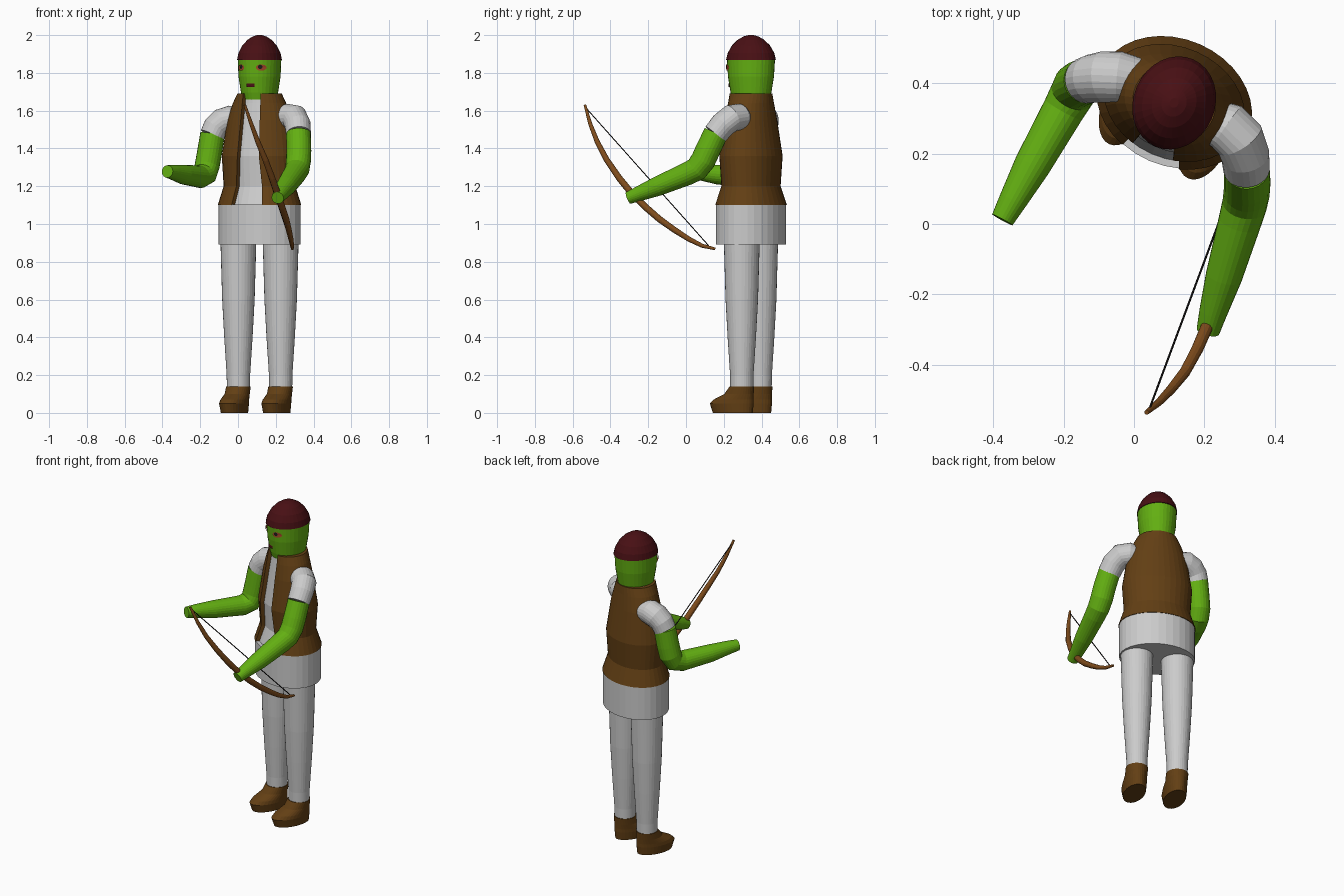
import bpy, bmesh, math
from mathutils import Vector, Matrix

if "Cube" in bpy.data.objects:
    bpy.data.objects.remove(bpy.data.objects["Cube"])

# The body is built facing -y, then turned and moved into place
BODY = Matrix.Translation((0.114, 0.344, 0)) @ Matrix.Rotation(math.radians(-23.5), 4, 'Z')
SIDES = 32


def material(name, r, g, b):
    m = bpy.data.materials.new(name)
    m.diffuse_color = (r, g, b, 1)
    m.use_nodes = True
    m.node_tree.nodes["Principled BSDF"].inputs["Base Color"].default_value = m.diffuse_color
    return m


CLOTH = material("white_cloth", 0.60, 0.60, 0.60)
LEATHER = material("brown_leather", 0.125, 0.05, 0.007)
SKIN = material("green_skin", 0.125, 0.43, 0.006)
CAP = material("dark_red", 0.065, 0.005, 0.007)
WOOD = material("bow_wood", 0.22, 0.075, 0.012)
IRIS = material("eye_red", 0.35, 0.06, 0.02)
BLACK = material("black", 0.012, 0.01, 0.01)


def make(name, bm, mat, matrix=None):
    if matrix:
        bm.transform(matrix)
    me = bpy.data.meshes.new(name)
    bm.to_mesh(me)
    bm.free()
    me.materials.append(mat)
    ob = bpy.data.objects.new(name, me)
    bpy.context.collection.objects.link(ob)
    return ob


def skin_rings(bm, rings, closed=True, caps=True):
    rows = [[bm.verts.new(p) for p in r] for r in rings]
    n = len(rows[0])
    for a, b in zip(rows, rows[1:]):
        for i in range(n if closed else n - 1):
            j = (i + 1) % n
            bm.faces.new((a[i], a[j], b[j], b[i]))
    if caps:
        bm.faces.new(rows[0][::-1])
        bm.faces.new(rows[-1])
    bmesh.ops.recalc_face_normals(bm, faces=bm.faces)


# Stack of ellipses: (z, half width, half depth, depth shift)
def loft(name, prof, mat, u=0.0):
    bm = bmesh.new()
    rings = [[(u + a * math.sin(t), c - b * math.cos(t), z)
              for t in (2 * math.pi * i / SIDES for i in range(SIDES))]
             for z, a, b, c in prof]
    skin_rings(bm, rings)
    return make(name, bm, mat, BODY)


# Round tube along a path of (point, radius)
def tube(name, path, mat, sides=24):
    bm = bmesh.new()
    pts = [Vector(p) for p, r in path]
    rings = []
    side = None
    for i, (p, r) in enumerate(path):
        d = Vector((0, 0, 0))
        if i > 0:
            d += (pts[i] - pts[i - 1]).normalized()
        if i < len(pts) - 1:
            d += (pts[i + 1] - pts[i]).normalized()
        d.normalize()
        side = d.orthogonal() if side is None else side - d * side.dot(d)
        side.normalize()
        up = d.cross(side)
        rings.append([pts[i] + r * (side * math.cos(t) + up * math.sin(t))
                      for t in (2 * math.pi * k / sides for k in range(sides))])
    skin_rings(bm, rings)
    return make(name, bm, mat)


# Vest: open ellipses with a front gap (z, half width, half depth, gap half width)
VEST = [(1.10, .228, .182, .088), (1.20, .197, .148, .074), (1.36, .207, .159, .062),
        (1.55, .178, .130, .055), (1.64, .145, .117, .052), (1.69, .119, .112, .050)]
T = 0.026
bm = bmesh.new()
rings = []
for z, a, b, w in VEST:
    t0 = math.asin(w / a)
    ts = [t0 + (2 * math.pi - 2 * t0) * i / SIDES for i in range(SIDES + 1)]
    outer = [(a * math.sin(t), -b * math.cos(t), z) for t in ts]
    inner = [((a - T) * math.sin(t), -(b - T) * math.cos(t), z) for t in reversed(ts)]
    rings.append(outer + inner)
skin_rings(bm, rings)
make("vest", bm, LEATHER, BODY)

# Shirt under the vest, and its skirt
loft("shirt", [(z, a - T + .003, b - T + .003, 0) for z, a, b, w in VEST], CLOTH)
loft("tunic_skirt", [(.892, .224, .179, 0), (1.102, .224, .179, 0)], CLOTH)

# Head and cap
loft("head", [(1.66, .09, .10, 0), (1.695, .096, .110, 0), (1.78, .109, .124, 0),
              (1.875, .113, .130, 0)], SKIN)
loft("cap", [(1.868, .116, .135, 0), (1.905, .109, .126, 0), (1.945, .089, .103, 0),
             (1.975, .062, .072, 0), (1.993, .035, .04, 0), (2.0, .012, .014, 0)], CAP)


# Thin face patches laid on the front of the head
def patch(name, u0, z0, hw, hh, off, mat, n, a=.112, b=.128):
    bm = bmesh.new()

    def on_head(u, z):
        return bm.verts.new((u, -b * math.sqrt(1 - (u / a) ** 2) - off, z))
    mid = on_head(u0, z0)
    k = math.sqrt(2) if n == 4 else 1
    ang = [2 * math.pi * (i + .5) / n for i in range(n)]
    rim = [on_head(u0 + k * hw * math.cos(t), z0 + k * hh * math.sin(t)) for t in ang]
    for i in range(n):
        bm.faces.new((mid, rim[i], rim[(i + 1) % n]))
    make(name, bm, mat, BODY)


patch("mouth", 0, 1.734, .022, .009, .004, CAP, 4, .104, .119)
for s, label in ((-1, "right"), (1, "left")):
    patch(label + "_eye", s * .058, 1.828, .024, .017, .004, IRIS, 12)
    patch(label + "_pupil", s * .055, 1.832, .010, .012, .007, BLACK, 10)
    # Trouser legs and shoes
    loft(label + "_leg", [(.12, .061, .061, 0), (.20, .062, .062, 0), (.40, .075, .075, 0),
                          (.60, .086, .086, 0), (.91, .095, .095, 0)], CLOTH, s * .122)
    loft(label + "_shoe", [(0, .062, .112, -.052), (.05, .068, .123, -.058),
                           (.07, .067, .112, -.048), (.10, .064, .080, -.016),
                           (.14, .065, .065, 0)], LEATHER, s * .122)

# Arms: sleeve, then bare arm bending at the elbow
tube("right_sleeve", [((.03, .405, 1.55), .06), ((-.04, .418, 1.555), .072),
                      ((-.085, .418, 1.54), .073), ((-.118, .413, 1.51), .069),
                      ((-.136, .408, 1.47), .066)], CLOTH)
tube("right_arm", [((-.135, .408, 1.475), .065), ((-.152, .40, 1.37), .066),
                   ((-.163, .393, 1.31), .066), ((-.175, .37, 1.265), .064),
                   ((-.2, .325, 1.25), .06), ((-.29, .165, 1.262), .052),
                   ((-.345, .065, 1.274), .040), ((-.374, .012, 1.278), .033)], SKIN)
tube("left_sleeve", [((.21, .30, 1.55), .06), ((.265, .275, 1.565), .072),
                     ((.30, .24, 1.56), .072), ((.316, .195, 1.525), .069),
                     ((.320, .155, 1.475), .066)], CLOTH)
tube("left_arm", [((.320, .158, 1.48), .065), ((.322, .115, 1.39), .066),
                  ((.320, .09, 1.335), .066), ((.314, .055, 1.29), .064),
                  ((.30, .005, 1.265), .061), ((.255, -.15, 1.20), .052),
                  ((.225, -.25, 1.16), .040), ((.21, -.305, 1.138), .033)], SKIN)

# Bow held in the left hand, with its string
BOW = [(.036, -.535, 1.63), (.07, -.507, 1.53), (.105, -.47, 1.435), (.145, -.42, 1.34),
       (.18, -.355, 1.245), (.208, -.29, 1.165), (.233, -.215, 1.09), (.255, -.14, 1.025),
       (.269, -.06, .968), (.280, .015, .92), (.286, .085, .885), (.288, .155, .868)]
tube("bow", [(p, .018 - .011 * (abs(i - 5.5) / 5.5) ** 2) for i, p in enumerate(BOW)],
     WOOD, 12)
tube("bow_string", [((.042, -.53, 1.615), .003), ((.284, .12, .885), .003)], BLACK, 6)
